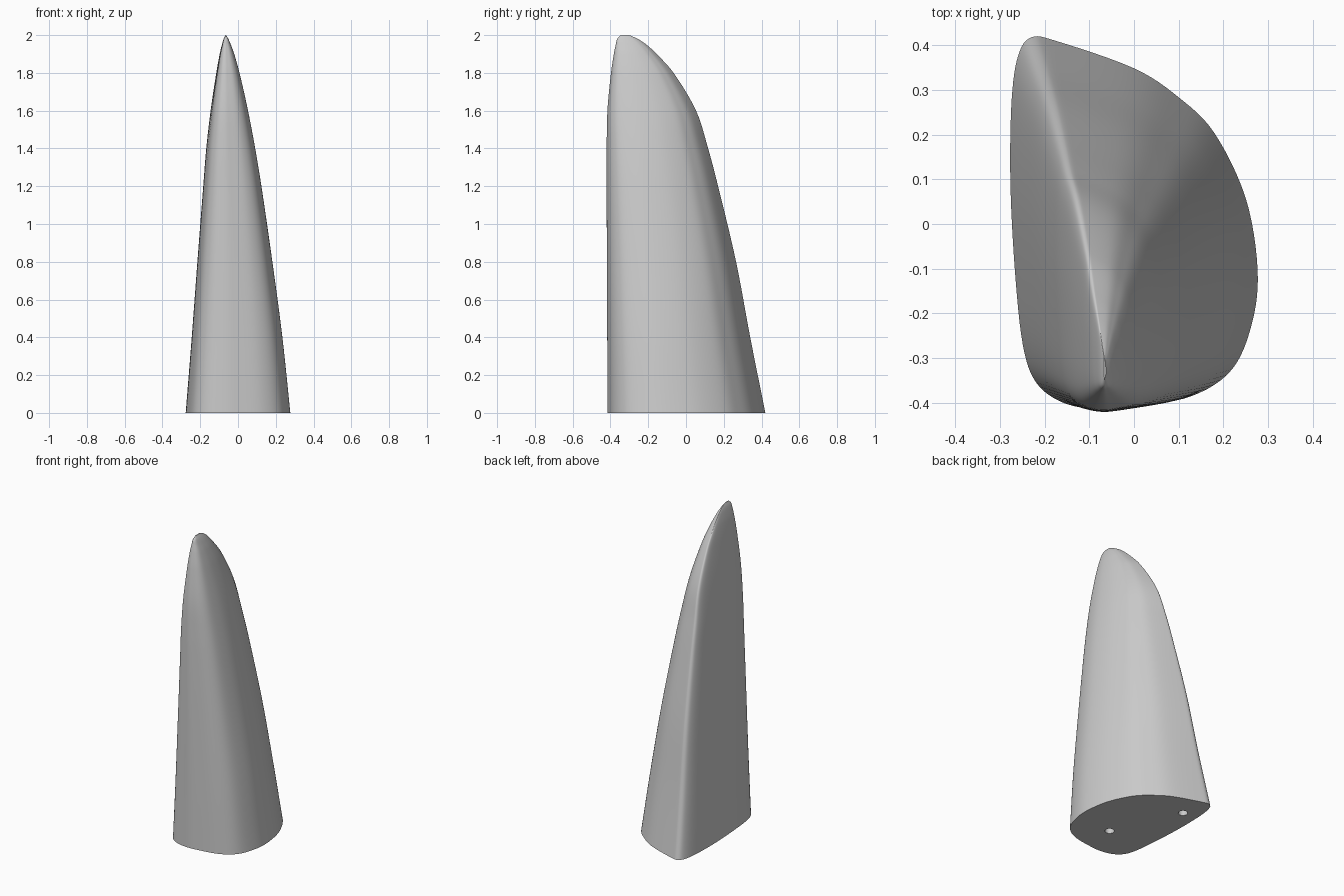
import bpy, bmesh, math

cube = bpy.data.objects.get("Cube")
if cube:
    bpy.data.objects.remove(cube, do_unlink=True)

grey = bpy.data.materials.new("plain_grey")
grey.use_nodes = True
colour = (0.6, 0.6, 0.6, 1)
grey.diffuse_color = colour
grey.node_tree.nodes["Principled BSDF"].inputs["Base Color"].default_value = colour

# Footprint, counter-clockwise from the sharp back corner
FOOTPRINT = [(-.23, .42), (-.17, .41), (0, .35), (.1, .285), (.18, .205),
             (.25, .06), (.277, -.1), (.265, -.22), (.22, -.325), (.13, -.385),
             (0, -.41), (-.08, -.415), (-.16, -.4), (-.22, -.355), (-.25, -.27),
             (-.268, -.1), (-.278, .1), (-.275, .28), (-.26, .38)]

# Height, then the x range and the y range of the section there
STATIONS = [(0, -.277, .277, -.415, .42), (.4, -.245, .235, -.417, .34),
            (.8, -.215, .182, -.419, .265), (1.2, -.184, .124, -.42, .17),
            (1.4, -.168, .091, -.42, .117), (1.6, -.145, .053, -.416, .053),
            (1.8, -.115, .008, -.397, -.066), (1.9, -.097, -.02, -.382, -.155),
            (1.95, -.085, -.038, -.372, -.21), (1.98, -.076, -.051, -.364, -.255),
            (2, -.067, -.063, -.345, -.3)]


def spline(p0, p1, p2, p3, t):
    """Catmull-Rom blend of four points."""
    return [.5 * (2 * b + (c - a) * t + (2 * a - 5 * b + 4 * c - d) * t * t
                  + (3 * b - a - 3 * c + d) * t ** 3)
            for a, b, c, d in zip(p0, p1, p2, p3)]


def hermite(points, i, t):
    """Blend along the stations, using height as the parameter."""
    def slope(k):
        a, b = points[max(k - 1, 0)], points[min(k + 1, len(points) - 1)]
        return [(v - u) / (b[0] - a[0]) for u, v in zip(a, b)]
    a, b = points[i], points[i + 1]
    h = b[0] - a[0]
    return [(1 + 2 * t) * (1 - t) ** 2 * p + t * (1 - t) ** 2 * h * m
            + t * t * (3 - 2 * t) * q + t * t * (t - 1) * h * n
            for p, q, m, n in zip(a, b, slope(i), slope(i + 1))]


def finish(name, bm):
    bmesh.ops.recalc_face_normals(bm, faces=bm.faces)
    mesh = bpy.data.meshes.new(name)
    bm.to_mesh(mesh)
    bm.free()
    mesh.materials.append(grey)
    obj = bpy.data.objects.new(name, mesh)
    bpy.context.collection.objects.link(obj)
    return obj


# Fin body: one footprint lofted up through the stations
n = len(FOOTPRINT)
outline = [spline(*(FOOTPRINT[(i + k) % n] for k in (-1, 0, 1, 2)), s / 6)
           for i in range(n) for s in range(6)]
x0, x1 = min(p[0] for p in outline), max(p[0] for p in outline)
y0, y1 = min(p[1] for p in outline), max(p[1] for p in outline)
levels = [hermite(STATIONS, i, s / 6) for i in range(len(STATIONS) - 1) for s in range(6)]
levels.append(STATIONS[-1])

bm = bmesh.new()
rings = []
for z, left, right, front, back in levels:
    rings.append([bm.verts.new((left + (x - x0) / (x1 - x0) * (right - left),
                                front + (y - y0) / (y1 - y0) * (back - front), z))
                  for x, y in outline])
for low, high in zip(rings, rings[1:]):
    for j in range(len(low)):
        k = (j + 1) % len(low)
        bm.faces.new((low[j], low[k], high[k], high[j]))
bm.faces.new(rings[0][::-1])
bm.faces.new(rings[-1])
fin = finish("fin_body", bm)

# Two round mounting holes in the underside
bpy.context.view_layer.objects.active = fin
fin.select_set(True)
for name, x, y in (("front_hole_cutter", .02, -.2), ("back_hole_cutter", -.175, .24)):
    bm = bmesh.new()
    bmesh.ops.create_cone(bm, cap_ends=True, segments=32, radius1=.028, radius2=.028, depth=.4)
    cutter = finish(name, bm)
    cutter.location = (x, y, 0)
    cutter.hide_render = True
    cut = fin.modifiers.new(name, 'BOOLEAN')
    cut.operation = 'DIFFERENCE'
    cut.solver = 'EXACT'
    cut.object = cutter
    bpy.context.view_layer.update()
    bpy.ops.object.modifier_apply(modifier=cut.name)
    bpy.data.objects.remove(cutter, do_unlink=True)

bpy.ops.object.shade_smooth_by_angle(angle=math.radians(40))
